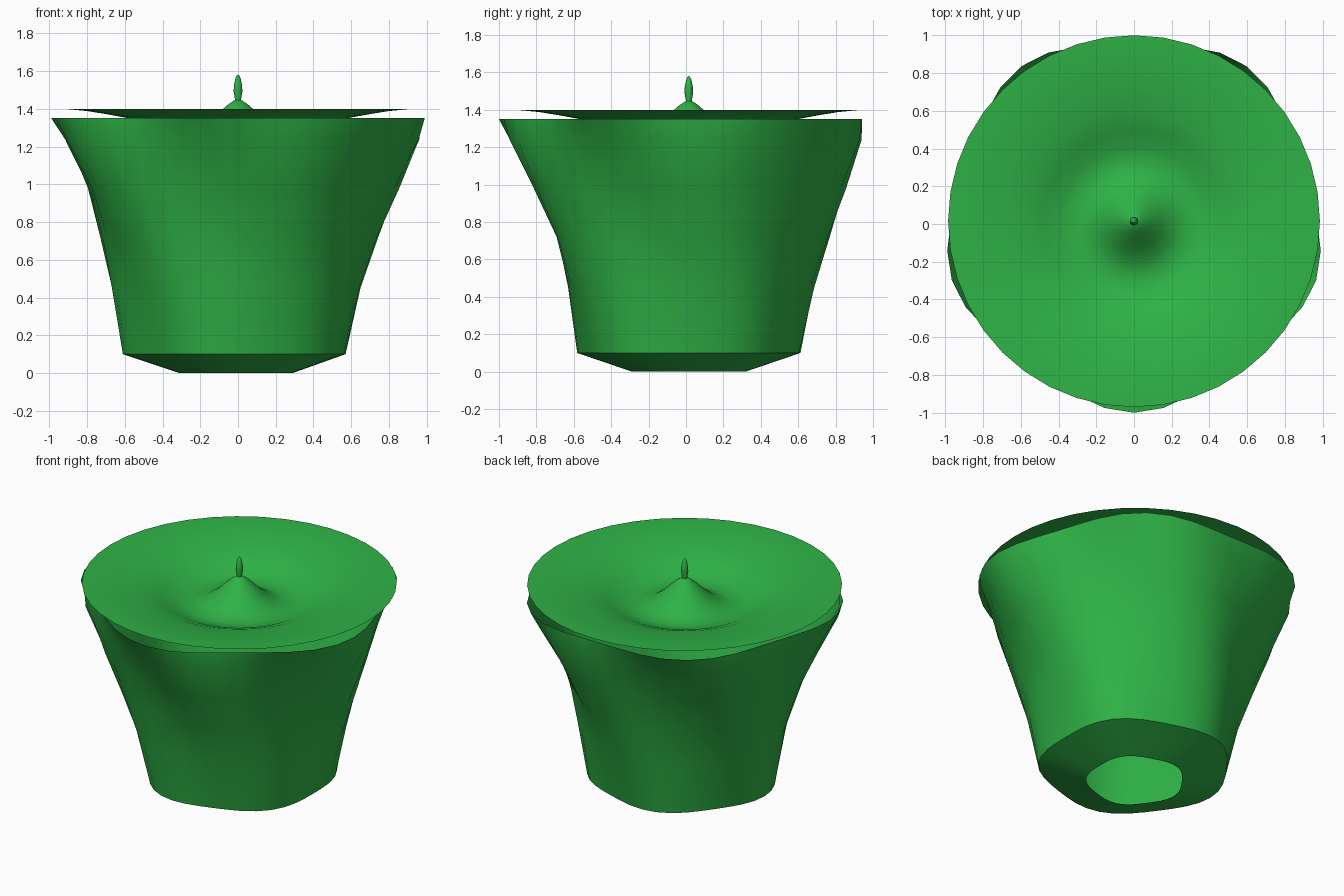
import bpy, bmesh, math

if "Cube" in bpy.data.objects:
    bpy.data.objects.remove(bpy.data.objects["Cube"])

CY = 0.015  # centre of the turned parts on y

green = bpy.data.materials.new("leaf_green")
green.diffuse_color = (0.028, 0.45, 0.062, 1)
green.use_nodes = True
green.node_tree.nodes["Principled BSDF"].inputs["Base Color"].default_value = green.diffuse_color


def lofted(name, rings, sides, angle=45):
    """Loft rings of (z, radius, lobe height, lobe angle); five lobes per ring.
    A radius of zero closes the loft in a point."""
    bm = bmesh.new()
    prev = None
    for z, r, amp, phase in rings:
        if r == 0:
            row = [bm.verts.new((0, CY, z))] * sides
        else:
            row = []
            for i in range(sides):
                t = 2 * math.pi * i / sides
                rad = r + amp * math.cos(5 * (t - math.radians(phase)))
                row.append(bm.verts.new((rad * math.cos(t), CY + rad * math.sin(t), z)))
        if prev:
            for i in range(sides):
                j = (i + 1) % sides
                quad = [prev[i], prev[j], row[j], row[i]]
                bm.faces.new(list(dict.fromkeys(quad)))
        prev = row
    mesh = bpy.data.meshes.new(name)
    bm.to_mesh(mesh)
    bm.free()
    mesh.materials.append(green)
    ob = bpy.data.objects.new(name, mesh)
    bpy.context.collection.objects.link(ob)
    bpy.ops.object.select_all(action='DESELECT')
    ob.select_set(True)
    bpy.context.view_layer.objects.active = ob
    bpy.ops.object.shade_smooth_by_angle(angle=math.radians(angle))
    return ob


# Twisted five-lobed pot, open at the rim and at the foot
lofted("pot_body", [
    (0.0, 0.30, 0.010, 36),
    (0.1, 0.59, 0.020, 36),
    (0.45, 0.655, 0.020, 26),
    (0.72, 0.727, 0.028, 14),
    (0.98, 0.822, 0.034, 3),
    (1.24, 0.932, 0.038, -8),
    (1.35, 0.970, 0.045, -18),
], 40)

# Thin dished lid rising to a cone in the middle
lid = [(0.985, 1.40), (0.90, 1.398), (0.80, 1.388), (0.70, 1.372), (0.58, 1.35),
       (0.48, 1.312), (0.39, 1.27), (0.30, 1.255), (0.22, 1.28), (0.15, 1.33),
       (0.09, 1.39), (0.05, 1.425), (0.02, 1.445), (0, 1.45)]
lofted("lid", [(z, r, 0, 0) for r, z in lid], 40, 60)

# Small bud-shaped knob
knob = [(0.016, 1.43), (0.016, 1.45), (0.023, 1.49), (0.022, 1.52),
        (0.014, 1.56), (0.006, 1.577), (0, 1.58)]
lofted("lid_knob", [(z, r, 0, 0) for r, z in knob], 12, 60)
